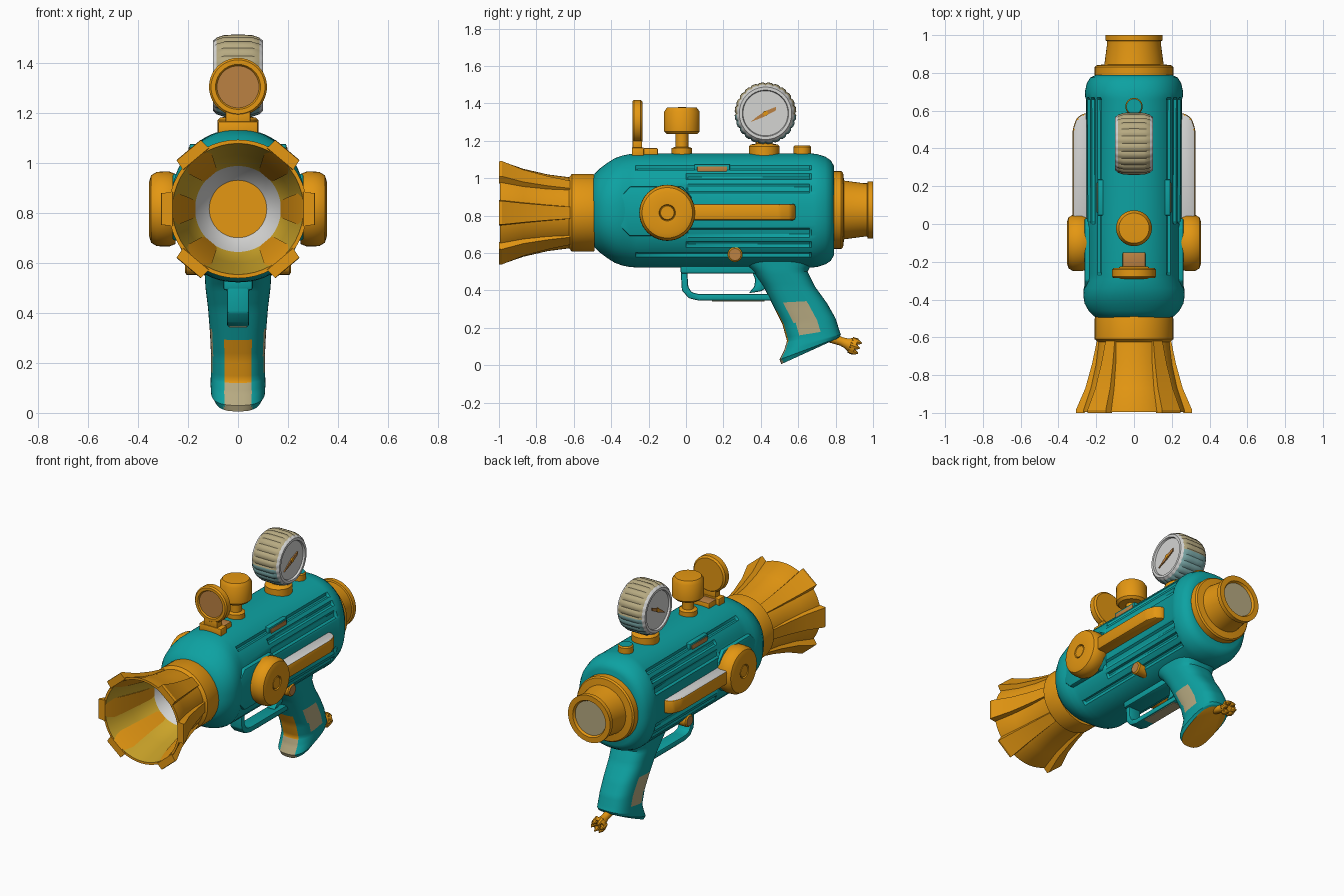
import bpy, bmesh, math
from mathutils import Vector

if "Cube" in bpy.data.objects:
    bpy.data.objects.remove(bpy.data.objects["Cube"])

COLOURS = {
    "teal": (0.004, 0.36, 0.36), "orange": (0.78, 0.31, 0.006), "beige": (0.47, 0.40, 0.22),
    "light_grey": (0.66, 0.66, 0.65), "brown": (0.50, 0.22, 0.055),
    "yellow": (0.60, 0.37, 0.022), "pale_teal": (0.20, 0.40, 0.40),
}
MATS = {}
for n, c in COLOURS.items():
    MATS[n] = bpy.data.materials.new(n)
    MATS[n].diffuse_color = (*c, 1)


def put(axis, a, b, h):
    return {"X": Vector((h, a, b)), "Y": Vector((a, h, b)), "Z": Vector((a, b, h))}[axis]


def finish(name, bm, names, angle=35):
    bmesh.ops.recalc_face_normals(bm, faces=bm.faces)
    me = bpy.data.meshes.new(name)
    bm.to_mesh(me)
    bm.free()
    for n in names:
        me.materials.append(MATS[n])
    ob = bpy.data.objects.new(name, me)
    bpy.context.collection.objects.link(ob)
    bpy.ops.object.select_all(action="DESELECT")
    ob.select_set(True)
    bpy.context.view_layer.objects.active = ob
    bpy.ops.object.shade_smooth_by_angle(angle=math.radians(angle))
    return ob


def loft(name, rings, colour, angle=35):
    """Skin closed rings; colour is a name or a rule (centre, ring index) -> name."""
    bm = bmesh.new()
    names = []

    def paint(f, i):
        c = colour if isinstance(colour, str) else colour(f.calc_center_median(), i)
        if c not in names:
            names.append(c)
        f.material_index = names.index(c)

    vs = [[bm.verts.new(p) for p in r] for r in rings]
    n = len(rings[0])
    for i in range(len(vs) - 1):
        for k in range(n):
            m = (k + 1) % n
            paint(bm.faces.new((vs[i][k], vs[i][m], vs[i + 1][m], vs[i + 1][k])), i)
    for i in (0, len(vs) - 1):
        if (rings[i][0] - rings[i][n // 2]).length > 1e-5:
            paint(bm.faces.new(vs[i]), i)
    bmesh.ops.remove_doubles(bm, verts=bm.verts, dist=1e-6)
    return finish(name, bm, names, angle)


def lathe(name, profile, axis, centre, colour, seg=40, tooth=lambda r, k: r):
    rings = []
    for r, h in profile:
        t = [2 * math.pi * k / seg for k in range(seg)]
        rings.append([put(axis, centre[0] + tooth(r, k) * math.cos(a),
                          centre[1] + tooth(r, k) * math.sin(a), h) for k, a in enumerate(t)])
    return loft(name, rings, colour)


def prism(name, pts, axis, lo, hi, colour, bevel=0.0, top=None):
    bm = bmesh.new()
    a = [bm.verts.new(put(axis, *p, lo)) for p in pts]
    b = [bm.verts.new(put(axis, *p, hi)) for p in pts]
    bm.faces.new(a)
    bm.faces.new(b)
    for k in range(len(pts)):
        m = (k + 1) % len(pts)
        bm.faces.new((a[k], a[m], b[m], b[k]))
    bmesh.ops.recalc_face_normals(bm, faces=bm.faces)
    if bevel:
        bmesh.ops.bevel(bm, geom=bm.edges[:], offset=bevel, segments=2, profile=0.5, affect="EDGES")
    bm.normal_update()
    for f in bm.faces:
        f.material_index = 1 if top and f.normal.z > 0.9 else 0
    return finish(name, bm, [colour] + ([top] if top else []))


def rect(a0, a1, b0, b1):
    return [(a0, b0), (a1, b0), (a1, b1), (a0, b1)]


def power(v, e):
    return math.copysign(abs(v) ** e, v)


# Main body: squarish rounded tube with long grooves
CZ = 0.827
rows = [(-.5, 0, 0, 0), (-.5, .18, .17, 0), (-.49, .21, .195, 0), (-.46, .24, .225, 0), (-.42, .262, .255, 0),
        (-.38, .268, .28, 0), (-.34, .266, .294, 0), (-.30, .254, .302, 0), (-.27, .252, .304, 0),
        (-.26, .252, .305, 1), (.0, .252, .305, 1), (.01, .252, .305, 2), (.66, .254, .305, 2),
        (.67, .258, .305, 0), (.70, .26, .302, 0), (.745, .25, .288, 0), (.775, .232, .268, 0),
        (.79, .20, .24, 0), (.79, 0, 0, 0)]
rings = []
for y, rx, rz, flag in rows:
    ring = []
    for k in range(144):
        a = 2 * math.pi * k / 144
        s, c = power(math.sin(a), 0.88), power(math.cos(a), 0.88)
        e = math.degrees(math.asin(math.sin(a)))
        cuts = ([], [46, -48], [46, 33, 20, -20, -33, -48])[flag]
        g = 0.955 if any(abs(e - q) < 2.6 for q in cuts) else 1
        ring.append(Vector((rx * c * g, y, CZ + rz * s * g)))
    rings.append(ring)
loft("body", rings, "teal")

# Flared muzzle with lined bore and raised fins
bell = [(0, -.49), (.205, -.49), (.208, -.5), (.208, -.61), (.19, -.625), (.205, -.74), (.235, -.87), (.277, -.99),
        (.277, -.995), (.262, -.995), (.215, -.8), (.172, -.62), (.115, -.56), (0, -.56)]
lathe("muzzle", bell, "Y", (0, .815),
      lambda c, i: "yellow" if i in (9, 10) else "light_grey" if i == 11 else "orange", 48)
for k, deg in enumerate((0, 50, 130, 180, 230, 310)):
    a = math.radians(deg)
    out, side = Vector((math.cos(a), 0, math.sin(a))), Vector((-math.sin(a), 0, math.cos(a)))
    rings = []
    for y, w, r0, r1 in ((-.62, .034, .17, .197), (-.74, .043, .19, .222), (-.87, .055, .22, .258),
                         (-.985, .068, .255, .308), (-1.0, .068, .262, .306)):
        base = Vector((0, y, .815))
        rings.append([base + out * r + side * s for r, s in ((r0, -w), (r1, -w * .93), (r1, w * .93), (r0, w))])
    loft(f"muzzle_fin_{k}", rings, "orange", 25)

# Rear nozzle
tail = [(0, .78), (.2, .78), (.208, .79), (.208, .83), (.2, .84), (.157, .845), (.143, .95), (.143, .968),
        (.152, .972), (.152, 1.0), (.118, 1.0), (.11, .985), (0, .985)]
lathe("rear_nozzle", tail, "Y", (0, .83), lambda c, i: "beige" if i == 11 else "orange", 48)

# Parts on both sides: panel, dial, lever, slot, button
for s, side in ((1, "right"), (-1, "left")):
    panel = [(-.35, .74), (-.35, .90), (-.3, .955), (-.02, .955), (.03, .90), (.03, .74), (-.02, .69), (-.3, .69)]
    prism(f"side_panel_{side}", panel, "X", s * .2, s * .262, "teal", .008)
    dial = [(0, .35), (.036, .35), (.04, .343), (.044, .352), (.11, .355), (.135, .347), (.148, .325),
            (.15, .30), (.15, .275), (.14, .25), (0, .24)]
    lathe(f"side_dial_{side}", [(r, s * h) for r, h in dial], "X", (-.1, .815), "orange")
    lever = [(.235, -.05), (.235, .585), (.27, .585), (.305, .56), (.325, .5), (.325, -.05)]
    prism(f"side_lever_{side}", [(s * x, y) for x, y in lever], "Z", .775, .863, "orange", .013, "light_grey")
    prism(f"slot_frame_{side}", rect(.045, .235, 1.02, 1.075), "X", s * .14, s * .193, "teal", .005)
    prism(f"slot_{side}", rect(.06, .22, 1.032, 1.063), "X", s * .15, s * .198, "brown", .004)
    lathe(f"side_button_{side}", [(0, s * .1), (.04, s * .1), (.04, s * .205), (.032, s * .212), (0, s * .212)],
          "X", (.262, .592), lambda c, i: "brown" if i > 2 else "orange", 24)

# Front sight: disc on a small foot
prism("sight_foot", rect(-.08, .08, -.29, -.225), "Z", 1.1, 1.165, "orange", .008)
prism("sight_block", rect(-.06, .06, -.23, -.15), "Z", 1.1, 1.16, "orange", .006, "brown")
prism("sight_neck", rect(-.05, .05, -.285, -.235), "Z", 1.15, 1.215, "orange", .005)
lathe("sight_disc", [(0, -.232), (.105, -.232), (.116, -.242), (.116, -.278), (.108, -.287), (.09, -.287),
                     (.084, -.278), (0, -.278)], "Y", (0, 1.303), lambda c, i: "brown" if i == 6 else "orange")

# Pressure valve knob and rear cap
lathe("valve_knob", [(0, 1.1), (.055, 1.1), (.055, 1.16), (.035, 1.168), (.035, 1.235), (.08, 1.235), (.095, 1.25),
                     (.095, 1.355), (.08, 1.377), (0, 1.38)], "Z", (-.022, 0) and (0, -.022), "orange")
lathe("rear_cap", [(0, 1.1), (.046, 1.1), (.046, 1.168), (.04, 1.176), (0, 1.176)], "Z", (0, .622),
      lambda c, i: "teal" if i == 3 else "orange", 28)

# Pressure gauge: knurled drum with two faces and needles
lathe("gauge_base", [(0, 1.1), (.082, 1.1), (.082, 1.17), (.072, 1.18), (.045, 1.185), (.045, 1.22), (0, 1.22)],
      "Z", (0, .418), "orange")
half = [(0, .088), (.12, .088), (.124, .1), (.14, .1), (.154, .085), (.164, .055), (.165, .02)]
drum = half + [(r, -h) for r, h in reversed(half)]


def drum_colour(c, i):
    if i in range(4, 9):
        return "beige" if c.z > 1.34 else "pale_teal"
    return "light_grey"


lathe("gauge_drum", drum, "X", (.425, 1.347), drum_colour, 96,
      lambda r, k: r * .962 if r > .15 and k % 4 == 0 else r)
needle = [(.345, 1.30), (.41, 1.325), (.48, 1.362), (.482, 1.382), (.42, 1.357), (.375, 1.325)]
for s, side in ((1, "right"), (-1, "left")):
    prism(f"gauge_needle_{side}", needle, "X", s * .086, s * .095, "brown")
    lathe(f"gauge_hub_{side}", [(0, s * .086), (.013, s * .086), (.013, s * .098), (0, s * .098)],
          "X", (.425, 1.347), "orange", 16)

# Grip: lofted sections given as front point, back point, half width
grip = [(.27, .58, .69, .58, .135), (.36, .50, .65, .50, .13), (.415, .42, .69, .42, .12),
        (.47, .31, .755, .33, .112), (.515, .22, .80, .25, .108), (.54, .13, .822, .18, .108),
        (.525, .08, .828, .165, .11), (.50, .03, .82, .15, .108), (.51, .006, .81, .143, .095)]
STEP = 5
rings, params = [], []
for i in range((len(grip) - 1) * STEP + 1):
    j = min(i // STEP, len(grip) - 2)
    t = i / STEP - j
    fy, fz, by, bz, w = [p + (q - p) * t for p, q in zip(grip[j], grip[j + 1])]
    f, b = Vector((0, fy, fz)), Vector((0, by, bz))
    ring = []
    for k in range(64):
        a = 2 * math.pi * k / 64
        u = .5 + .5 * power(math.cos(a), .72)
        ring.append(f.lerp(b, u) + Vector((w * power(math.sin(a), .72), 0, 0)))
    rings.append(ring)
    params.append((fy, by))


def grip_colour(c, i):
    fy, by = params[i]
    u, row = (c.y - fy) / (by - fy), i / STEP
    if i == len(rings) - 1:
        return "orange"
    if 2.7 <= row <= 4.7 and .24 < u < .68 and abs(c.x) > .06:
        return "beige"
    if u < .25 and abs(c.x) < .055 and row > 3:
        return "orange" if row < 5.2 else "beige"
    return "teal"


loft("grip", rings, grip_colour)

# Trigger guard and trigger
prism("guard_rail", rect(-.03, .40, .49, .56), "X", -.06, .06, "teal", .012)
guard = [(-.03, .53), (-.022, .40), (.015, .358), (.07, .345), (.47, .345), (.47, .38), (.07, .38), (.03, .39),
         (.012, .42), (.005, .53)]
prism("trigger_guard", guard, "X", -.044, .044, "teal", .008)
prism("guard_underplate", rect(-.035, .035, .14, .42), "Z", .341, .348, "beige")
prism("trigger", [(.34, .53), (.37, .46), (.365, .42), (.335, .385), (.40, .395), (.48, .44), (.48, .53)],
      "X", -.03, .03, "teal", .008)

# Frayed hose stub at the heel of the grip
parts = [lathe("hose_stub", [(0, -.02), (.03, -.02), (.023, .06), (.028, .09), (.046, .125), (.046, .14), (0, .13)],
               "Y", (0, 0), "orange", 20)]
for k in range(6):
    a = math.pi / 3 * k
    parts.append(lathe(f"hose_strand_{k}", [(0, .11), (.016, .11), (.016, .14), (.004, .165), (0, .165)], "Y",
                       (.033 * math.cos(a), .033 * math.sin(a)), "orange", 8))
for ob in parts:
    ob.location = (0, .775, .148)
    ob.rotation_euler = (-.36, 0, 0)

for m in bpy.data.materials:
    if m.users and not m.is_grease_pencil:
        m.use_nodes = True
        m.node_tree.nodes["Principled BSDF"].inputs["Base Color"].default_value = m.diffuse_color
